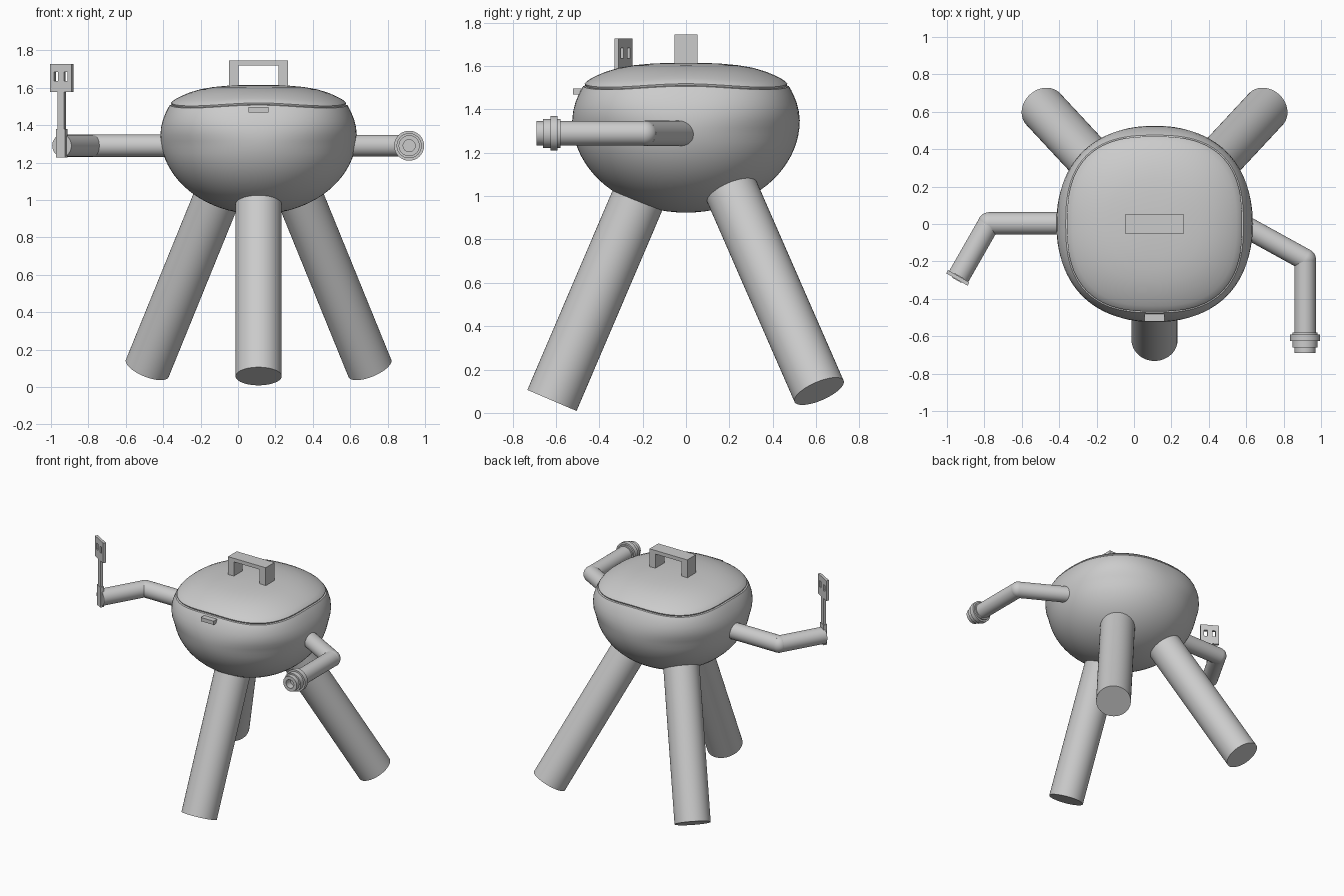
import bpy, bmesh, math
from mathutils import Vector, Matrix

if "Cube" in bpy.data.objects:
    bpy.data.objects.remove(bpy.data.objects["Cube"])

CX = 0.11      # bowl axis
ARM_Z = 1.29   # arm height


def finish(name, bm):
    bmesh.ops.recalc_face_normals(bm, faces=bm.faces)
    me = bpy.data.meshes.new(name)
    bm.to_mesh(me)
    bm.free()
    ob = bpy.data.objects.new(name, me)
    bpy.context.collection.objects.link(ob)
    return ob


def lathe(name, rows, segs=48, matrix=Matrix(), square=None):
    """Revolve (r, z) rows; square(z) gives (roundness exponent, corner dip)."""
    bm = bmesh.new()
    rings = []
    for r, z in rows:
        if r == 0:
            rings.append([bm.verts.new((0, 0, z))])
            continue
        n, dip = square(z) if square else (2, 0)
        ring = []
        for i in range(segs):
            a = 2 * math.pi * i / segs
            c, s = math.cos(a), math.sin(a)
            k = r / (abs(c) ** n + abs(s) ** n) ** (1 / n)
            ring.append(bm.verts.new((k * c, k * s, z - dip * math.sin(2 * a) ** 2)))
        rings.append(ring)
    for a, b in zip(rings, rings[1:]):
        for i in range(segs):
            j = (i + 1) % segs
            if len(a) == 1:
                bm.faces.new((a[0], b[i], b[j]))
            elif len(b) == 1:
                bm.faces.new((a[i], a[j], b[0]))
            else:
                bm.faces.new((a[i], a[j], b[j], b[i]))
    bm.transform(matrix)
    return finish(name, bm)


def along(p, q):
    p, q = Vector(p), Vector(q)
    rot = (q - p).to_track_quat('Z', 'Y').to_matrix().to_4x4()
    return Matrix.Translation(p) @ rot, (q - p).length


def rod(name, p, q, r, segs=48):
    m, l = along(p, q)
    return lathe(name, [(0, 0), (r, 0), (r, l), (0, l)], segs, m)


def ball(name, p, r):
    bm = bmesh.new()
    bmesh.ops.create_uvsphere(bm, u_segments=32, v_segments=16, radius=r,
                              matrix=Matrix.Translation(p))
    return finish(name, bm)


def boxes(name, items, matrix=Matrix()):
    bm = bmesh.new()
    for x0, x1, y0, y1, z0, z1 in items:
        m = Matrix.Translation(((x0 + x1) / 2, (y0 + y1) / 2, (z0 + z1) / 2))
        m = m @ Matrix.Diagonal((x1 - x0, y1 - y0, z1 - z0, 1))
        bmesh.ops.create_cube(bm, size=1, matrix=m)
    bm.transform(matrix)
    return finish(name, bm)


# Bowl and lid: round below, softly squared at the lid seam
def squareness(z):
    t = min(max((z - 1.3) / 0.21, 0), 1)
    return 2.05 + 0.6 * t, 0.016 * t * max(0, 1 - max(0, z - 1.52) / 0.09)


at_axis = Matrix.Translation((CX, 0, 0))
bowl = [(0, 0.924)] + [(0.525 * math.sin(a), 1.35 - 0.426 * math.cos(a))
                       for a in [math.pi / 2 * i / 20 for i in range(1, 21)]]
bowl += [(0.521, 1.39), (0.511, 1.43), (0.497, 1.465), (0.484, 1.492), (0.475, 1.507),
         (0.462, 1.511), (0, 1.511)]
lathe("grill_bowl", bowl, 96, at_axis, squareness)
lid = [(0, 1.505), (0.463, 1.505), (0.468, 1.519), (0.458, 1.53), (0.438, 1.543),
       (0.41, 1.557), (0.37, 1.574), (0.31, 1.592), (0.24, 1.604), (0.165, 1.611),
       (0.08, 1.615), (0, 1.616)]
lathe("grill_lid", lid, 96, at_axis, squareness)

# Lid handle: one bent strip
bm = bmesh.new()
outline = [(-.157, 1.59), (-.157, 1.746), (.157, 1.746), (.157, 1.59),
           (.107, 1.59), (.107, 1.719), (-.107, 1.719), (-.107, 1.59)]
face = bm.faces.new([bm.verts.new((CX + x, -0.052, z)) for x, z in outline])
ext = bmesh.ops.extrude_face_region(bm, geom=[face])
bmesh.ops.translate(bm, vec=(0, 0.104, 0),
                    verts=[v for v in ext["geom"] if isinstance(v, bmesh.types.BMVert)])
finish("lid_handle", bm)

# Front latch
boxes("front_latch", [(CX - .053, CX + .053, -.522, -.46, 1.468, 1.496)])

# Legs
rod("front_leg", (CX, -0.6185, 0.0575), (CX, -0.18, 1.083), 0.1235)
for side, label in ((1, "right"), (-1, "left")):
    rod("back_leg_" + label, (CX + side * .595, .614, .10),
        (CX + side * .20, .19, 1.07), 0.1235)

# Left arm
elbow, tip = Vector((-.775, .003, ARM_Z)), Vector((-.942, -.289, ARM_Z))
rod("left_upper_arm", (-.3, .003, ARM_Z), elbow, .06)
ball("left_elbow", elbow, .06)
rod("left_forearm", elbow, tip, .059)

# Spatula held across the left arm's end, blade with two slots
held = Matrix.Translation((-.942, -.288, 0)) @ Matrix.Rotation(math.radians(-30), 4, 'Z')
h, b = .01, .066
boxes("spatula_handle", [(-.02, .02, -h, h, 1.30, 1.585), (-.028, .028, -.014, .014, 1.228, 1.38)], held)
xs = [-b, -.042, -.018, .018, .042, b]
blade = [(xs[i], xs[i + 1], -h, h, 1.577, 1.728) for i in (0, 2, 4)]
for i in (1, 3):
    blade += [(xs[i], xs[i + 1], -h, h, 1.577, 1.636), (xs[i], xs[i + 1], -h, h, 1.684, 1.728)]
bl = boxes("spatula_blade", blade, held)
bm = bmesh.new()
bm.from_mesh(bl.data)
bmesh.ops.remove_doubles(bm, verts=bm.verts, dist=1e-4)
bm.to_mesh(bl.data)
bm.free()

# Right arm with ringed nozzle
elbow = Vector((.915, -.19, ARM_Z))
rod("right_upper_arm", (.45, .066, ARM_Z), elbow, .058)
ball("right_elbow", elbow, .058)
rod("right_forearm", elbow, (.915, -.60, ARM_Z), .057)
m, _ = along((.915, -.58, ARM_Z), (.915, -.69, ARM_Z))
lathe("right_nozzle", [(0, 0), (.067, 0), (.067, .012), (.08, .012), (.08, .045), (.067, .045),
                       (.067, .079), (.056, .079), (.056, .11), (.032, .11), (.032, .06), (0, .06)],
      48, m)

# Smooth shading with crisp edges
for ob in bpy.data.objects:
    ob.select_set(True)
    bpy.context.view_layer.objects.active = ob
bpy.ops.object.shade_smooth_by_angle(angle=math.radians(35))
